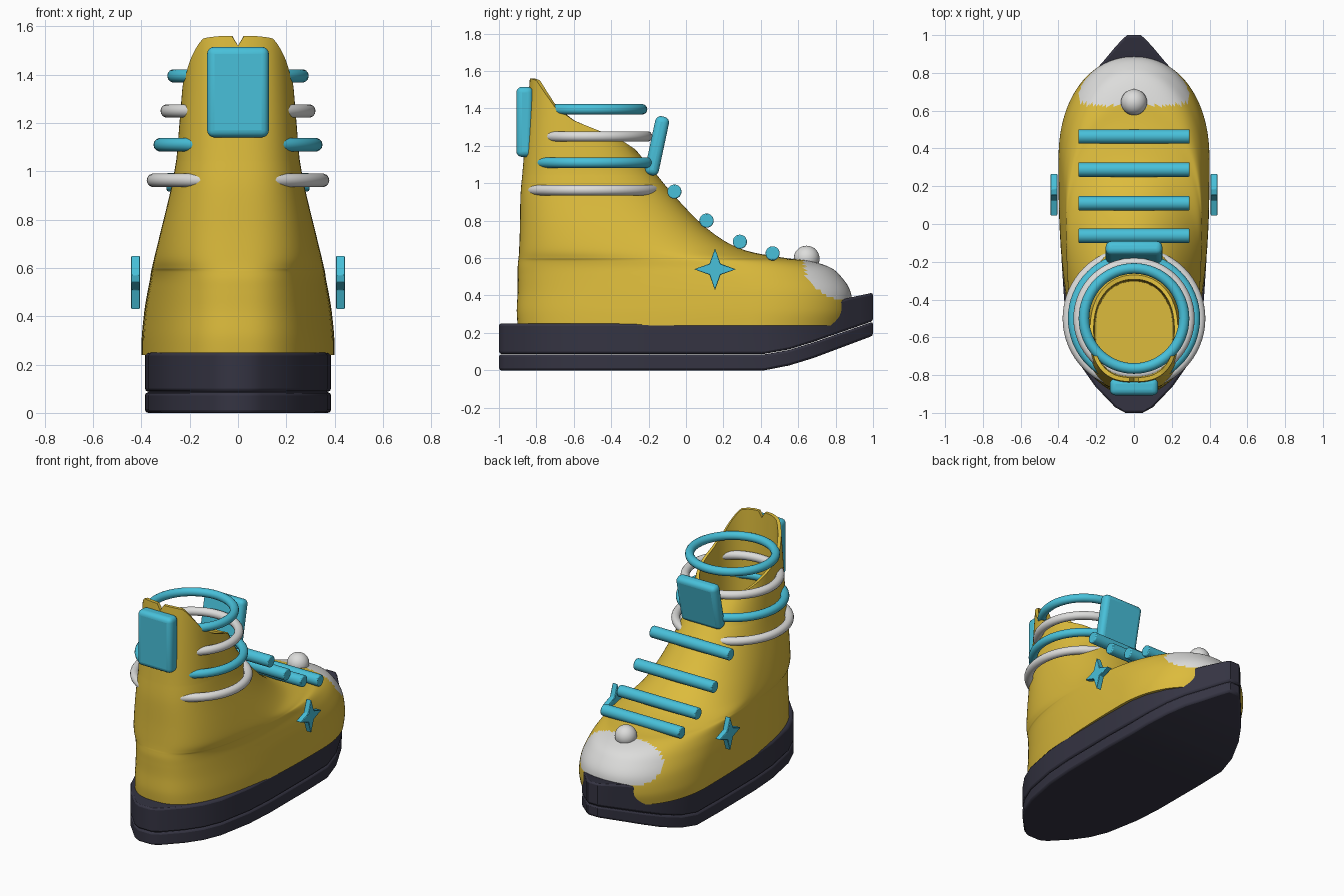
import bpy, bmesh, math
from mathutils import Vector

if "Cube" in bpy.data.objects:
    bpy.data.objects.remove(bpy.data.objects["Cube"])


def material(name, rgb):
    m = bpy.data.materials.new(name)
    m.diffuse_color = (*rgb, 1)
    m.use_nodes = True
    m.node_tree.nodes["Principled BSDF"].inputs["Base Color"].default_value = m.diffuse_color
    return m


YELLOW = material("mustard_yellow", (0.72, 0.50, 0.045))
CYAN = material("turquoise", (0.065, 0.53, 0.70))
WHITE = material("off_white", (0.72, 0.72, 0.71))
DARK = material("dark_slate", (0.035, 0.034, 0.055))


def finish(obj, name, mat, bevel=0, segments=3, angle=40):
    obj.name = name
    obj.data.materials.append(mat)
    bpy.context.view_layer.objects.active = obj
    for o in bpy.context.selected_objects:
        o.select_set(False)
    obj.select_set(True)
    bpy.ops.object.shade_smooth_by_angle(angle=math.radians(angle))
    if bevel:
        b = obj.modifiers.new("bevel", 'BEVEL')
        b.width, b.segments = bevel, segments
        b.limit_method, b.angle_limit = 'ANGLE', math.radians(40)
    return obj


def from_bmesh(bm):
    bmesh.ops.recalc_face_normals(bm, faces=bm.faces)
    me = bpy.data.meshes.new("part")
    bm.to_mesh(me)
    bm.free()
    obj = bpy.data.objects.new("part", me)
    bpy.context.collection.objects.link(obj)
    return obj


def lerp_table(table, v):
    for (a, fa), (b, fb) in zip(table, table[1:]):
        if v <= b:
            return fa + (fb - fa) * max(0, (v - a) / (b - a))
    return table[-1][1]


# Boot upper: horizontal sections (height, toe y, heel y, half width, widest fraction)
SECTIONS = [(.24, .865, -.90, .40, .70), (.32, .885, -.905, .398, .70),
            (.42, .88, -.90, .388, .68), (.50, .83, -.90, .375, .65),
            (.55, .77, -.90, .365, .62), (.585, .66, -.897, .36, .60),
            (.602, .52, -.895, .356, .58), (.65, .29, -.892, .345, .56),
            (.76, .11, -.888, .318, .53), (.93, -.06, -.885, .277, .50),
            (1.05, -.16, -.875, .255, .50)]
RIM = (0, -.27, -.835, .232, .50)
CUT = [(-.83, 1.56), (-.80, 1.55), (-.76, 1.49), (-.70, 1.405), (-.60, 1.335),
       (-.45, 1.275), (-.33, 1.22), (-.27, 1.18)]
N = 112


def section(s):
    z, toe, heel, w, frac = s
    yc = heel + frac * (toe - heel)
    ring = []
    for i in range(N):
        a = 2 * math.pi * i / N
        c, sn = math.cos(a), math.sin(a)
        e = 2 / 2.15 if sn > 0 else 2 / 2.6
        x = math.copysign(abs(c) ** e, c) * w
        r = toe - yc if sn > 0 else yc - heel
        ring.append(Vector((x, yc + math.copysign(abs(sn) ** e, sn) * r, z)))
    return ring


def catmull(p0, p1, p2, p3, t):
    return tuple(.5 * (2 * b + (c - a) * t + (2 * a - 5 * b + 4 * c - d) * t * t
                       + (3 * b - a - 3 * c + d) * t ** 3)
                 for a, b, c, d in zip(p0, p1, p2, p3))


rings = []
last = len(SECTIONS) - 1
for k in range(last):
    quad = [SECTIONS[min(max(k + d, 0), last)] for d in (-1, 0, 1, 2)]
    rings += [section(catmull(*quad, j / 7)) for j in range(7)]
base, rim = section(SECTIONS[-1]), section(RIM)
for p in rim:  # sloping collar edge with a small notch at the heel
    p.z = lerp_table(CUT, p.y)
    if p.y < -.7:
        p.z -= .04 * max(0, 1 - abs(p.x) / .025)
rings += [[a.lerp(b, j / 10) for a, b in zip(base, rim)] for j in range(11)]
# Hollow inside of the boot
mid = Vector((0, -.555, 0))
for shrink, drop in ((.92, 0), (.90, .3), (.88, 1)):
    rings.append([Vector((p.x * shrink, mid.y + (p.y - mid.y) * shrink,
                          p.z + (.5 - p.z) * drop)) for p in rim])
bm = bmesh.new()
loops = [[bm.verts.new(p) for p in r] for r in rings]
for lo, hi in zip(loops, loops[1:]):
    for i in range(N):
        j = (i + 1) % N
        bm.faces.new((lo[i], lo[j], hi[j], hi[i]))
bm.faces.new(loops[0])
bm.faces.new(loops[-1])
upper = finish(from_bmesh(bm), "boot_upper", YELLOW)
# White toe cap painted on the front of the upper
upper.data.materials.append(WHITE)
for f in upper.data.polygons:
    x, y, z = f.center
    if ((y - .87) / .25) ** 2 + ((z - .55) / .185) ** 2 + (x / .75) ** 2 < 1:
        f.material_index = 1

# Sole layers: outline swept between a bottom and a top height line
OUTLINE = [(-1, .045), (-.97, .10), (-.86, .205), (-.76, .275), (-.64, .325), (-.4, .37),
           (-.2, .383), (.2, .385), (.42, .38), (.55, .355), (.68, .30), (.78, .235),
           (.87, .155), (.93, .105), (.98, .06), (1, .035)]


def sole(name, bottom, top):
    bm = bmesh.new()
    prev = None
    for y, w in OUTLINE:
        lo, hi = lerp_table(bottom, y), lerp_table(top, y)
        q = [bm.verts.new((x, y, z)) for x, z in ((-w, lo), (w, lo), (w, hi), (-w, hi))]
        if prev:
            for i in range(4):
                j = (i + 1) % 4
                bm.faces.new((prev[i], prev[j], q[j], q[i]))
        else:
            bm.faces.new(q)
        prev = q
    bm.faces.new(prev)
    return finish(from_bmesh(bm), name, DARK, .012, 2, 35)


sole("outsole", [(-1, 0), (.42, 0), (.6, .035), (1, .185)],
     [(-1, .085), (.45, .085), (.6, .12), (1, .26)])
sole("midsole", [(-1, .088), (.45, .088), (.6, .123), (1, .263)],
     [(-1, .25), (.42, .25), (.86, .385), (1, .415)])

# Ankle rings
for i, (z, r, mat) in enumerate([(1.395, .265, CYAN), (1.25, .293, WHITE),
                                 (1.11, .322, CYAN), (.963, .35, WHITE)]):
    bpy.ops.mesh.primitive_torus_add(location=(0, -.5, z), major_radius=r, minor_radius=.028,
                                     major_segments=64, minor_segments=14)
    finish(bpy.context.object, f"ankle_ring_{i + 1}", mat)

# Laces
for i, (y, z) in enumerate([(-.062, .955), (.11, .80), (.288, .687), (.463, .625)]):
    bpy.ops.mesh.primitive_cylinder_add(vertices=24, radius=.038, depth=.59,
                                        location=(0, y, z), rotation=(0, math.pi / 2, 0))
    finish(bpy.context.object, f"lace_{i + 1}", CYAN, .006, 2)


# Heel tab and tongue
def block(name, loc, size, tilt=0):
    bpy.ops.mesh.primitive_cube_add(size=1, location=loc, rotation=(tilt, 0, 0))
    o = bpy.context.object
    o.scale = size
    bpy.ops.object.transform_apply(location=False, rotation=False, scale=True)
    finish(o, name, CYAN, .03, 4)


block("heel_tab", (0, -.862, 1.328), (.256, .09, .375))
block("tongue", (0, -.155, 1.2), (.30, .075, .32), -.21)

# Toe button
bpy.ops.mesh.primitive_uv_sphere_add(segments=32, ring_count=16, radius=.069,
                                     location=(0, .645, .597))
finish(bpy.context.object, "toe_button", WHITE)

# Side stars
for side, label in ((-1, "left"), (1, "right")):
    bm = bmesh.new()
    pts = []
    for k in range(8):
        r, a = (.112, .042)[k % 2], k * math.pi / 4
        pts.append(bm.verts.new((side * .405, .155 + r * math.cos(a), .54 + r * math.sin(a))))
    face = bm.faces.new(pts)
    new = bmesh.ops.extrude_face_region(bm, geom=[face])["geom"]
    for v in new:
        if isinstance(v, bmesh.types.BMVert):
            v.co.x += side * .038
    if face.is_valid is False or len(bm.faces) < 10:
        bm.faces.new(pts)
    finish(from_bmesh(bm), f"{label}_star", CYAN, .003, 1, 30)
